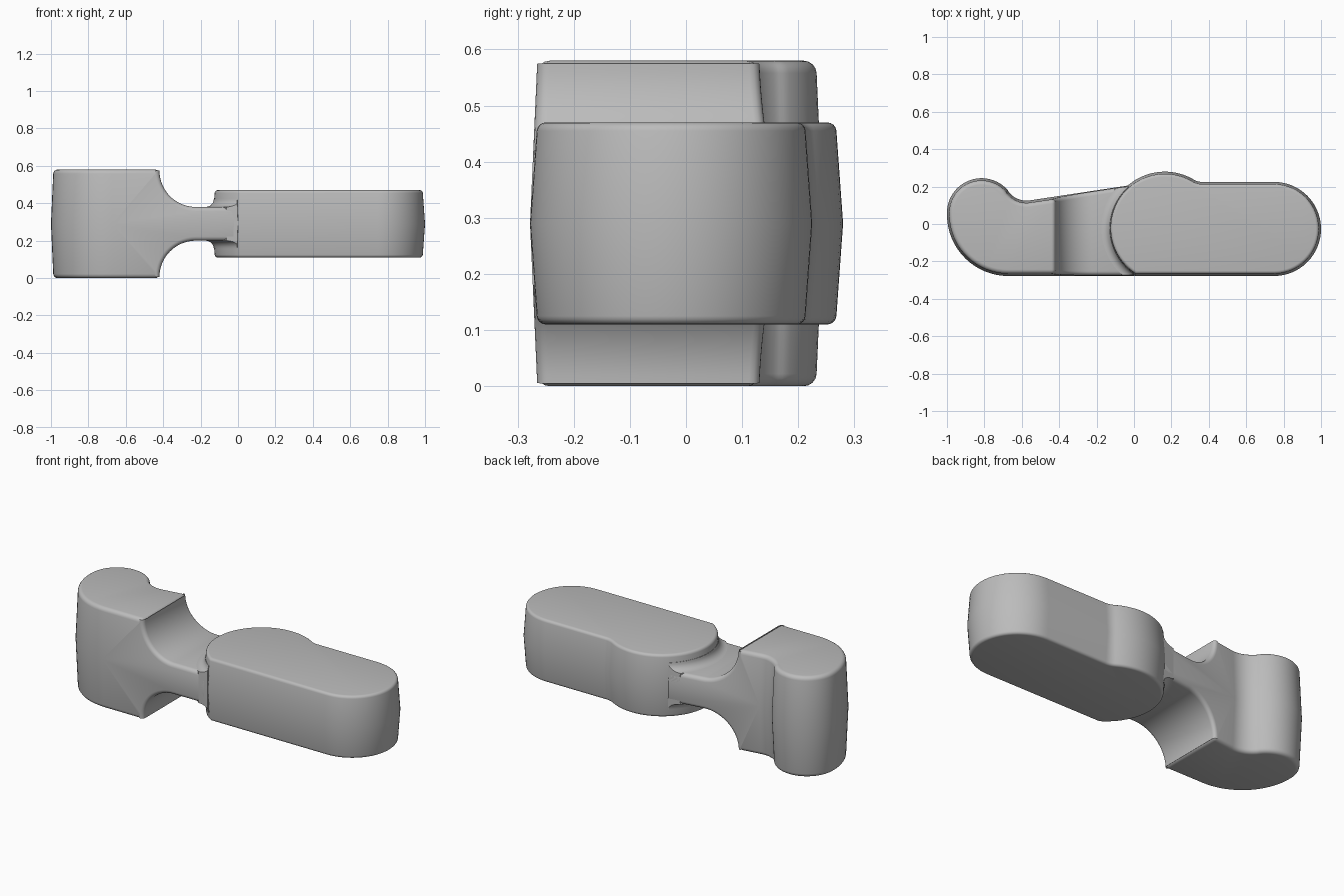
import bpy, bmesh, math
from mathutils import Vector

cube = bpy.data.objects.get("Cube")
if cube:
    bpy.data.objects.remove(cube, do_unlink=True)

MID = 0.29      # height of the parting line
DRAFT = 0.013   # taper of the side walls

grey = bpy.data.materials.new("plain grey")
grey.use_nodes = True
colour = (0.5, 0.5, 0.5, 1)
grey.diffuse_color = colour
grey.node_tree.nodes["Principled BSDF"].inputs["Base Color"].default_value = colour


def arc(cx, cy, r, a, b, n=16):
    """Points along an arc, angles in degrees."""
    steps = [math.radians(a + (b - a) * i / n) for i in range(n + 1)]
    return [Vector((cx + r * math.cos(t), cy + r * math.sin(t))) for t in steps]


def inset(points, d):
    """Move a counter-clockwise outline inward by d."""
    out = []
    for i, p in enumerate(points):
        a = (p - points[i - 1]).normalized()
        b = (points[(i + 1) % len(points)] - p).normalized()
        n = Vector((-a.y - b.y, a.x + b.x)).normalized()
        out.append(p + n * d / max(0.5, n.dot(Vector((-a.y, a.x)))))
    return out


def finish(name, bm):
    bmesh.ops.recalc_face_normals(bm, faces=bm.faces[:])
    mesh = bpy.data.meshes.new(name)
    bm.to_mesh(mesh)
    bm.free()
    mesh.materials.append(grey)
    obj = bpy.data.objects.new(name, mesh)
    bpy.context.collection.objects.link(obj)
    return obj


def loft(name, outline, levels):
    """Stack inset copies of an outline at (height, inset) levels."""
    bm = bmesh.new()
    loops = [[bm.verts.new((p.x, p.y, z)) for p in inset(outline, d)] for z, d in levels]
    n = len(outline)
    for low, high in zip(loops, loops[1:]):
        for i in range(n):
            j = (i + 1) % n
            bm.faces.new((low[i], low[j], high[j], high[i]))
    bm.faces.new(loops[0][::-1])
    bm.faces.new(loops[-1])
    return finish(name, bm)


def drafted(name, outline, half):
    return loft(name, outline, [(MID - half, DRAFT), (MID, 0), (MID + half, DRAFT)])


def apply(obj, kind, **settings):
    mod = obj.modifiers.new(kind.title(), kind)
    for key, value in settings.items():
        setattr(mod, key, value)
    bpy.context.view_layer.objects.active = obj
    bpy.ops.object.modifier_apply(modifier=mod.name)


def round_edges(obj, width):
    apply(obj, 'BEVEL', width=width, segments=4, limit_method='ANGLE',
          angle_limit=math.radians(40), use_clamp_overlap=False)


# Outline of the tall arm with its rounded knob and narrow neck
arm_outline = (
    arc(-0.672, 0.05, 0.328, 182, 270)
    + [Vector((-0.0, -0.278)), Vector((0.05, 0.218))]
    + arc(-0.575, 0.245, 0.12, 278, 217.6, 12)
    + arc(-0.815, 0.06, 0.185, 40, 180, 24))
arm = drafted("tall_arm", arm_outline, MID)

# Collar that blends the neck into the round end of the low block
hub = arc(0.165, -0.022, 0.302, 0, 357, 100)
upper = [(0.09 + 0.045 * (1 - math.cos(t)), -0.037 + 0.045 * math.sin(t))
         for t in [math.radians(15 * i) for i in range(7)]]
levels = [(MID - h, d) for h, d in reversed(upper)] + [(MID + h, d) for h, d in upper]
collar = loft("neck_collar", hub, levels)
apply(collar, 'BOOLEAN', operation='INTERSECT', object=arm, solver='EXACT')

# Cut the neck down above and below with a curved shoulder
profile = arc(-0.225, 0.575, 0.195, 180, 270, 20) + [
    Vector((0.2, 0.38)), Vector((0.2, 0.8)), Vector((-0.42, 0.8))]
bm = bmesh.new()
for sign in (1, -1):
    rows = [[bm.verts.new((p.x, y, MID + sign * (p.y - MID))) for p in profile]
            for y in (-0.6, 0.6)]
    bm.faces.new(rows[0])
    bm.faces.new(rows[1])
    for i in range(len(profile)):
        bm.faces.new((rows[0][i - 1], rows[0][i], rows[1][i], rows[1][i - 1]))
cutter = finish("neck_cutter", bm)
apply(arm, 'BOOLEAN', operation='DIFFERENCE', object=cutter, solver='EXACT')
bpy.data.objects.remove(cutter, do_unlink=True)
round_edges(arm, 0.022)

# Low block: round hub running into a straight bar with a round end
block_outline = (
    arc(0.7485, -0.0265, 0.2515, -90, 90, 32)
    + arc(0.365, 0.314, 0.089, 270, 239.2, 6)
    + arc(0.165, -0.022, 0.302, 61, 238, 36))
block = drafted("low_block", block_outline, 0.18)
round_edges(block, 0.015)

# Smooth the curved walls and keep the parting line crisp
for obj in (arm, collar, block):
    bpy.ops.object.select_all(action='DESELECT')
    obj.select_set(True)
    bpy.context.view_layer.objects.active = obj
    bpy.ops.object.shade_smooth_by_angle(angle=math.radians(30))
